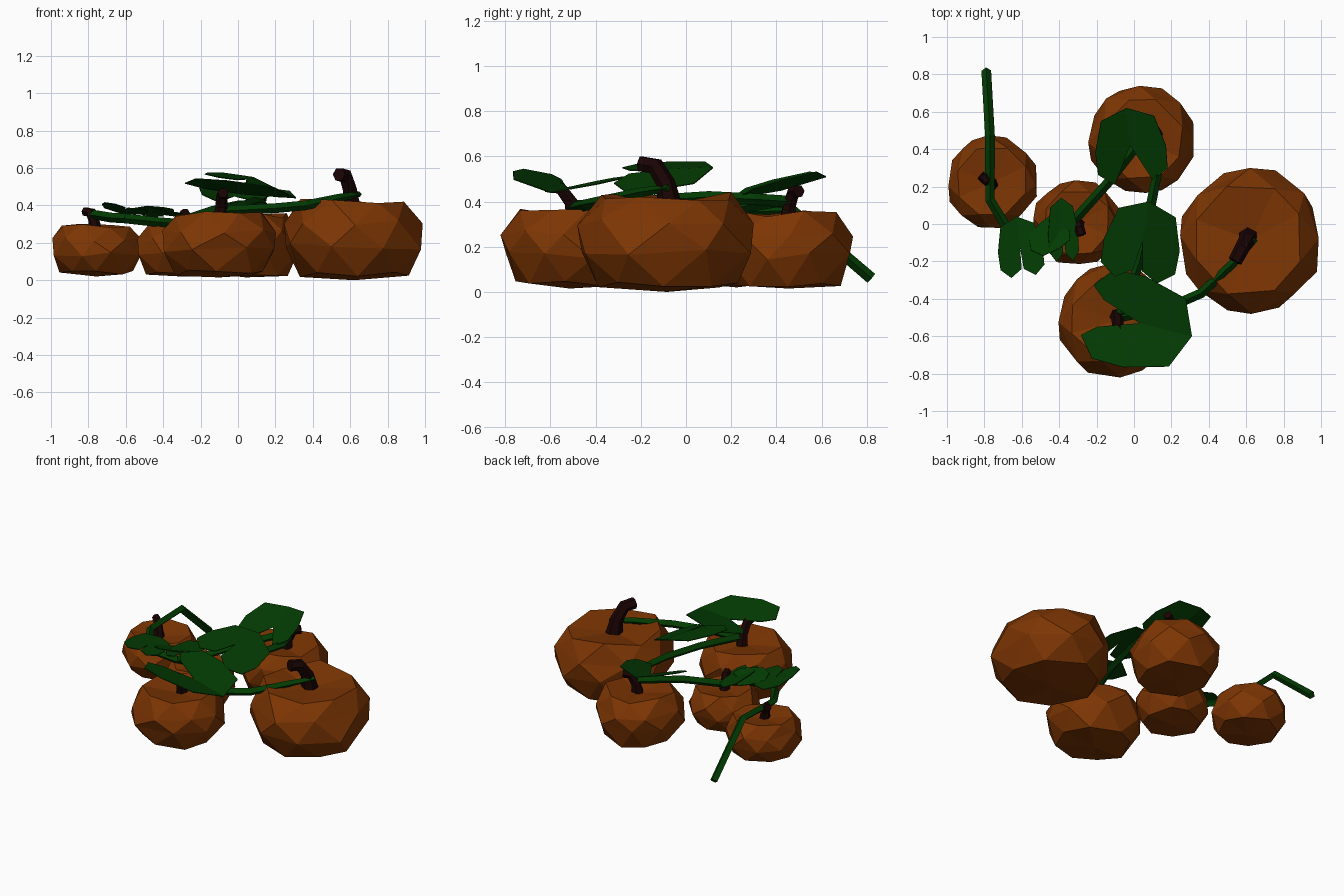
import bpy, bmesh, math, random
from mathutils import Vector

cube = bpy.data.objects.get("Cube")
if cube:
    bpy.data.objects.remove(cube, do_unlink=True)
random.seed(4)


def material(name, rgb):
    mat = bpy.data.materials.new(name)
    mat.use_nodes = True
    mat.diffuse_color = (*rgb, 1)
    mat.node_tree.nodes["Principled BSDF"].inputs["Base Color"].default_value = (*rgb, 1)
    return mat


ORANGE = material("burnt orange", (0.205, 0.036, 0.001))
GREEN = material("dark green", (0.001, 0.045, 0.001))
BROWN = material("dark brown", (0.01, 0.001, 0.001))


def add_mesh(name, bm, mat):
    bmesh.ops.recalc_face_normals(bm, faces=bm.faces)
    mesh = bpy.data.meshes.new(name)
    bm.to_mesh(mesh)
    bm.free()
    mesh.materials.append(mat)
    obj = bpy.data.objects.new(name, mesh)
    bpy.context.collection.objects.link(obj)
    return obj


def pumpkin(name, center, size, bottom, top, sides=8):
    """Squat faceted gourd: staggered rings joined by triangles."""
    bm = bmesh.new()
    height = top - bottom
    profile = [(0.78, 0.08), (1, 0.43), (0.97, 0.72), (0.77, 0.98)]
    rings = []
    for level, (radius, z) in enumerate(profile):
        ring = []
        for i in range(sides):
            angle = math.tau * (i + level / 2) / sides + random.uniform(-0.1, 0.1)
            r = radius * random.uniform(0.97, 1.04)
            h = z + random.uniform(-0.06, 0.03)
            ring.append(bm.verts.new((center[0] + size[0] * r * math.cos(angle),
                                      center[1] + size[1] * r * math.sin(angle),
                                      bottom + height * h)))
        rings.append(ring)
    for low, high in zip(rings, rings[1:]):
        for i in range(sides):
            j = (i + 1) % sides
            bm.faces.new((low[i], low[j], high[i]))
            bm.faces.new((low[j], high[j], high[i]))
    # Flat underside and dimpled crown
    for ring, z in ((rings[0], 0), (rings[-1], 0.87)):
        pole = bm.verts.new((*center, bottom + height * z))
        for i in range(sides):
            bm.faces.new((ring[i], ring[(i + 1) % sides], pole))
    return add_mesh(name, bm, ORANGE)


def tube(name, points, radii, mat, detail):
    """Faceted tube along a bent path."""
    curve = bpy.data.curves.new(name, "CURVE")
    curve.dimensions = "3D"
    curve.twist_mode = "Z_UP"
    curve.bevel_depth = 1
    curve.bevel_resolution = detail
    curve.use_fill_caps = True
    spline = curve.splines.new("POLY")
    spline.points.add(len(points) - 1)
    for i, (target, p) in enumerate(zip(spline.points, points)):
        target.co = (*p, 1)
        target.radius = radii[min(i, len(radii) - 1)]
    spline.use_smooth = False
    helper = bpy.data.objects.new(name + " path", curve)
    bpy.context.collection.objects.link(helper)
    bpy.context.view_layer.update()
    graph = bpy.context.evaluated_depsgraph_get()
    mesh = bpy.data.meshes.new_from_object(helper.evaluated_get(graph))
    bpy.data.objects.remove(helper, do_unlink=True)
    mesh.materials.clear()
    mesh.materials.append(mat)
    for poly in mesh.polygons:
        poly.use_smooth = False
    obj = bpy.data.objects.new(name, mesh)
    bpy.context.collection.objects.link(obj)


def vine(name, points, radii=(0.026,)):
    tube(name, points, radii, GREEN, 0)


def leaf(name, notch, tip, width, rise_left, rise_right, inner):
    """Heart-shaped leaf folded on its spine; a small inner value closes the notch."""
    notch, tip = Vector(notch), Vector(tip)
    spine = tip - notch
    across = Vector((-spine.y, spine.x, 0)).normalized() * width
    lobe = [(0.72, 0.75), (-0.1, 1), (-0.7, 0.98), (-1, 0.55), (-0.75, inner)]
    bm = bmesh.new()
    root, end = bm.verts.new(notch), bm.verts.new(tip)
    for side, rise in ((1, rise_left), (-1, rise_right)):
        edge = [bm.verts.new(notch + spine * a + across * side * b + Vector((0, 0, rise * b)))
                for a, b in lobe]
        loop = [end] + edge
        for a, b in zip(loop, loop[1:]):
            bm.faces.new((root, a, b) if side > 0 else (root, b, a))
    obj = add_mesh(name, bm, GREEN)
    solid = obj.modifiers.new("thickness", "SOLIDIFY")
    solid.thickness = 0.005
    solid.offset = 0


# Pumpkins
pumpkin("large_pumpkin", (0.622, -0.085), (0.382, 0.395), 0, 0.44)
pumpkin("front_pumpkin", (-0.1, -0.515), (0.305, 0.305), 0.015, 0.37)
pumpkin("back_pumpkin", (0.042, 0.452), (0.285, 0.295), 0.015, 0.36)
pumpkin("outer_pumpkin", (-0.758, 0.225), (0.247, 0.25), 0.02, 0.3)
pumpkin("middle_pumpkin", (-0.305, 0.01), (0.235, 0.23), 0.02, 0.295)

# Bent stems: foot, sideways lean of the end, rise, thickness
stems = [
    ("large_stem", (0.61, -0.07, 0.37), (-0.07, -0.13), 0.2, 0.047),
    ("front_stem", (-0.09, -0.49, 0.31), (0.01, -0.13), 0.16, 0.036),
    ("back_stem", (0.06, 0.45, 0.3), (0.08, 0.05), 0.15, 0.036),
    ("outer_stem", (-0.76, 0.21, 0.25), (-0.06, 0.05), 0.12, 0.032),
    ("middle_stem", (-0.3, 0, 0.25), (0.02, -0.06), 0.11, 0.032),
]
for name, foot, lean, rise, thick in stems:
    foot = Vector(foot)
    path = [foot + Vector((lean[0] * k, lean[1] * k, rise * h))
            for k, h in ((0, 0), (0.15, 0.55), (0.5, 0.93), (1, 0.98))]
    tube(name, path, (thick * 1.2, thick * 0.9, thick * 0.85, thick * 0.8), BROWN, 1)

# Trailing vines
vine("outer_vine", [(-0.79, 0.82, 0.06), (-0.77, 0.47, 0.36), (-0.77, 0.13, 0.35),
                    (-0.68, -0.02, 0.335), (-0.6, -0.1, 0.33), (-0.42, -0.09, 0.31),
                    (-0.3, -0.03, 0.3)])
vine("middle_vine", [(-0.32, 0.02, 0.31), (-0.14, 0.22, 0.37), (0, 0.4, 0.4),
                     (0.07, 0.45, 0.4)])
vine("back_vine", [(0.08, 0.45, 0.4), (0.13, 0.3, 0.41), (0.09, 0.1, 0.42),
                   (0.03, -0.2, 0.4), (-0.07, -0.48, 0.38)])
vine("large_vine", [(-0.08, -0.5, 0.37), (0.2, -0.44, 0.385), (0.36, -0.37, 0.4),
                    (0.54, -0.2, 0.44), (0.65, -0.08, 0.46)], (0.026, 0.026, 0.026, 0.022, 0.015))

# Leaves
leaf("back_leaf", (-0.02, 0.42, 0.45), (-0.04, 0.62, 0.51), 0.19, 0.05, 0.05, 0.42)
leaf("center_leaf", (0.045, -0.09, 0.54), (0.08, 0.12, 0.55), 0.205, 0.035, -0.09, 0.12)
leaf("front_leaf", (0.03, -0.53, 0.46), (0.31, -0.6, 0.44), 0.25, 0.04, 0.07, 0.3)
leaf("outer_small_leaf", (-0.61, -0.12, 0.375), (-0.63, 0.04, 0.36), 0.12, 0.03, -0.015, 0.05)
leaf("middle_small_leaf", (-0.46, -0.07, 0.37), (-0.55, -0.14, 0.385), 0.085, 0.02, -0.02, 0.05)
leaf("inner_small_leaf", (-0.38, -0.03, 0.36), (-0.39, 0.14, 0.35), 0.08, 0.02, -0.015, 0.1)
